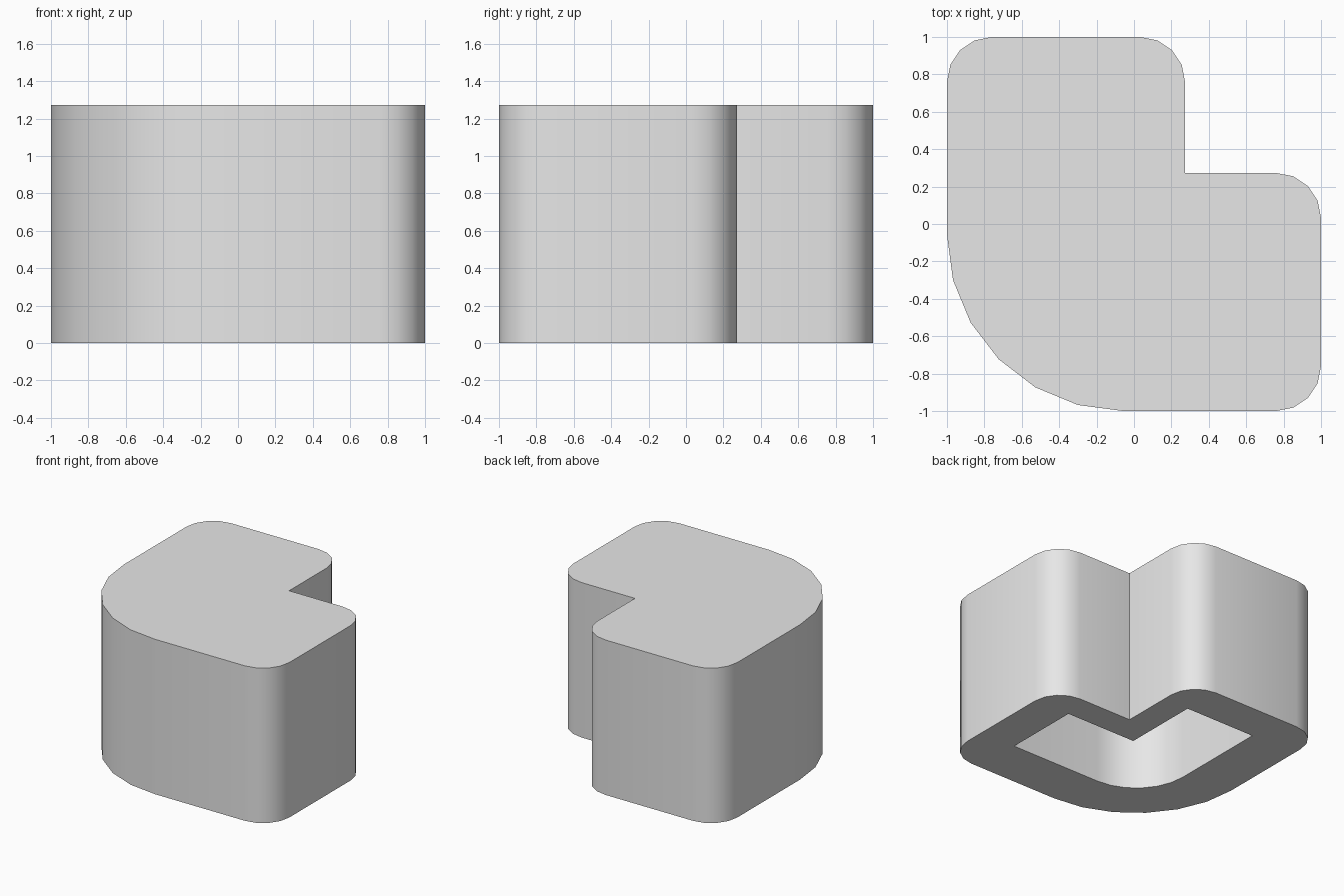
import bpy
import bmesh
from math import cos, sin, pi, radians
from mathutils import Vector

if "Cube" in bpy.data.objects:
    bpy.data.objects.remove(bpy.data.objects["Cube"], do_unlink=True)

HEIGHT = 1.273
CAVITY_TOP = 0.95


def rounded_outline(corners):
    """Points of a right-angled outline; each corner is (x, y, radius, segments)."""
    points = []
    for i, (x, y, radius, segments) in enumerate(corners):
        here = Vector((x, y))
        if not radius:
            points.append(here)
            continue
        to_prev = (Vector(corners[i - 1][:2]) - here).normalized()
        to_next = (Vector(corners[(i + 1) % len(corners)][:2]) - here).normalized()
        centre = here + (to_prev + to_next) * radius
        for k in range(segments + 1):
            a = pi / 2 * k / segments
            points.append(centre - radius * (to_next * cos(a) + to_prev * sin(a)))
    return points


def l_shape(low, notch, high, big, small):
    """L outline, notched at +x +y, with one large round at -x -y."""
    return rounded_outline([
        (low, low, big, 6), (high, low, small, 4), (high, notch, small, 4),
        (notch, notch, 0, 0), (notch, high, small, 4), (low, high, small, 4)])


def add_prism(bm, outline, z_cap):
    """Walls from the floor to a cap; returns the open floor edges."""
    floor = [bm.verts.new((p.x, p.y, 0)) for p in outline]
    cap = [bm.verts.new((p.x, p.y, z_cap)) for p in outline]
    count = len(outline)
    for i in range(count):
        j = (i + 1) % count
        bm.faces.new((floor[i], floor[j], cap[j], cap[i]))
    bm.faces.new(cap)
    return [bm.edges.get((floor[i], floor[(i + 1) % count])) for i in range(count)]


# Outer block, hollow underside and the flat rim joining them
bm = bmesh.new()
rim = add_prism(bm, l_shape(-1, 0.273, 1, 0.945, 0.24), HEIGHT)
rim += add_prism(bm, l_shape(-0.591, 0.045, 0.682, 0.455, 0), CAVITY_TOP)
bmesh.ops.triangle_fill(bm, edges=rim, use_beauty=True)
bmesh.ops.recalc_face_normals(bm, faces=bm.faces[:])

mesh = bpy.data.meshes.new("corner_block")
bm.to_mesh(mesh)
bm.free()
block = bpy.data.objects.new("corner_block", mesh)
bpy.context.collection.objects.link(block)

# Plain grey finish
grey = bpy.data.materials.new("light_grey")
grey.use_nodes = True
colour = (0.8, 0.8, 0.8, 1)
grey.diffuse_color = colour
grey.node_tree.nodes["Principled BSDF"].inputs["Base Color"].default_value = colour
mesh.materials.append(grey)

# Smooth rounds, sharp edges
bpy.ops.object.select_all(action="DESELECT")
block.select_set(True)
bpy.context.view_layer.objects.active = block
bpy.ops.object.shade_smooth_by_angle(angle=radians(30))
